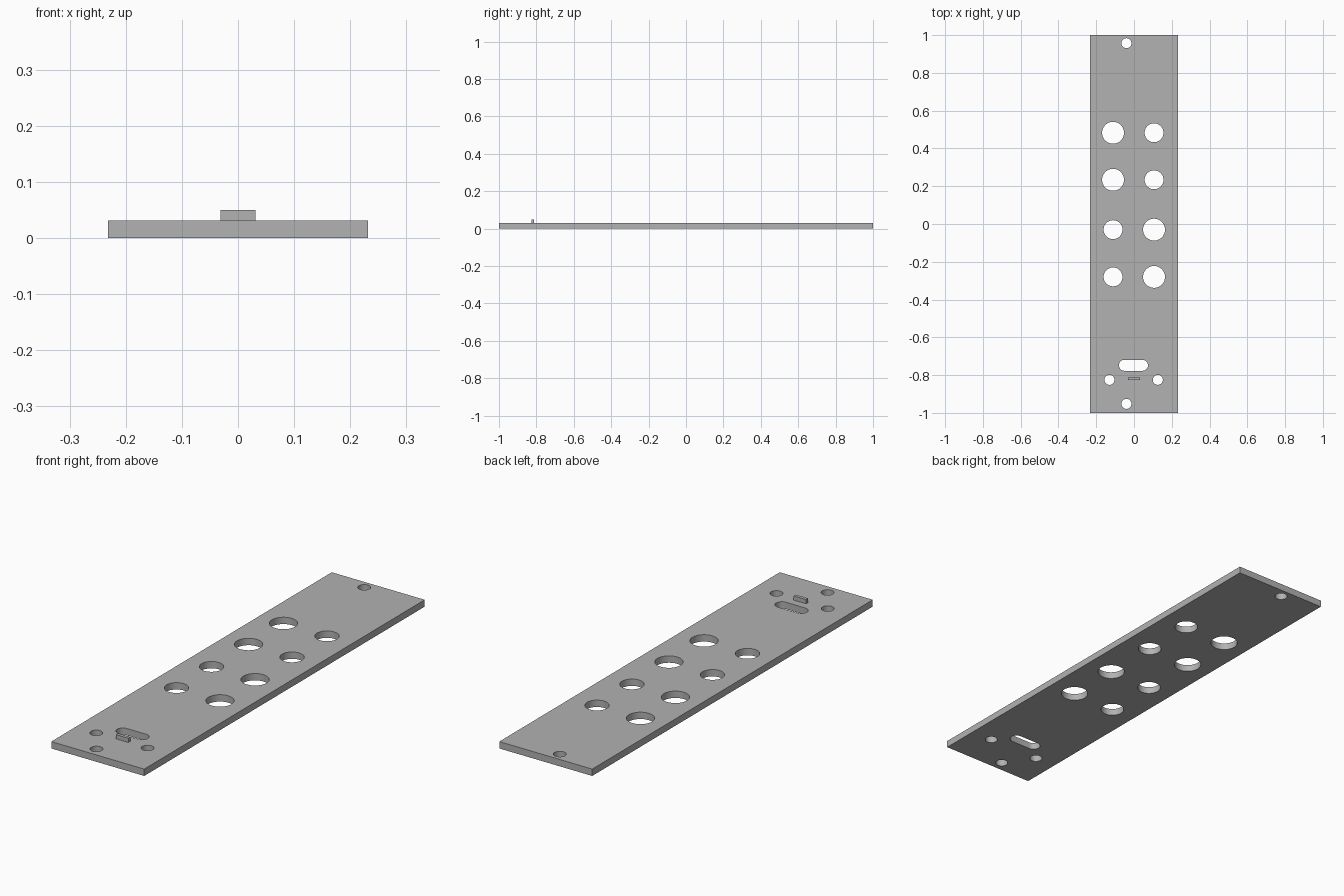
import bpy
import math

cube = bpy.data.objects.get("Cube")
if cube:
    bpy.data.objects.remove(cube, do_unlink=True)

WIDTH, LENGTH, THICK = 0.464, 2.0, 0.031
BIG, SMALL, SCREW = 0.058, 0.05, 0.0265

grey = bpy.data.materials.new("plain grey")
grey.use_nodes = True
colour = (0.445, 0.445, 0.445, 1)
grey.diffuse_color = colour
grey.node_tree.nodes["Principled BSDF"].inputs["Base Color"].default_value = colour


def rectangle(w, h):
    return [(sx * w / 2, sy * h / 2) for sx, sy in ((-1, -1), (1, -1), (1, 1), (-1, 1))]


def slot(x, y, radius, half=0.0, steps=48):
    """Round hole, or a round-ended slot when half is above zero."""
    points = []
    for i in range(steps):
        a = 2 * math.pi * (i + 0.5) / steps
        shift = math.copysign(half, math.cos(a))
        points.append((x + shift + radius * math.cos(a), y + radius * math.sin(a)))
    return points


def extruded(name, outlines, thickness, location):
    """Fill outlines (later ones are holes), extrude and turn into a mesh."""
    curve = bpy.data.curves.new(name, "CURVE")
    curve.dimensions = "2D"
    curve.fill_mode = "BOTH"
    curve.extrude = thickness / 2
    for outline in outlines:
        spline = curve.splines.new("POLY")
        spline.points.add(len(outline) - 1)
        for point, (x, y) in zip(spline.points, outline):
            point.co = (x, y, 0, 1)
        spline.use_cyclic_u = True
    obj = bpy.data.objects.new(name, curve)
    bpy.context.collection.objects.link(obj)
    obj.location = location
    bpy.ops.object.select_all(action="DESELECT")
    obj.select_set(True)
    bpy.context.view_layer.objects.active = obj
    bpy.ops.object.convert(target="MESH")
    obj = bpy.context.object
    obj.name = name
    obj.data.materials.clear()
    obj.data.materials.append(grey)
    bpy.ops.object.shade_smooth_by_angle(angle=math.radians(30))
    return obj


# Panel outline
outlines = [rectangle(WIDTH, LENGTH)]

# Two columns of large holes, sizes swapped between the upper and lower rows
for y in (0.483, 0.234, -0.03, -0.28):
    left, right = (BIG, SMALL) if y > 0 else (SMALL, BIG)
    outlines += [slot(-0.111, y, left), slot(0.106, y, right)]

# Screw holes
for x, y in ((-0.04, 0.957), (-0.04, -0.952), (-0.13, -0.825), (0.126, -0.825)):
    outlines.append(slot(x, y, SCREW))

# Round-ended slot
outlines.append(slot(-0.003, -0.748, 0.029, 0.048))

extruded("panel", outlines, THICK, (0, 0, THICK / 2))

# Small raised tab beside the slot
extruded("tab", [rectangle(0.062, 0.015)], 0.019, (0, -0.819, THICK + 0.0095))
